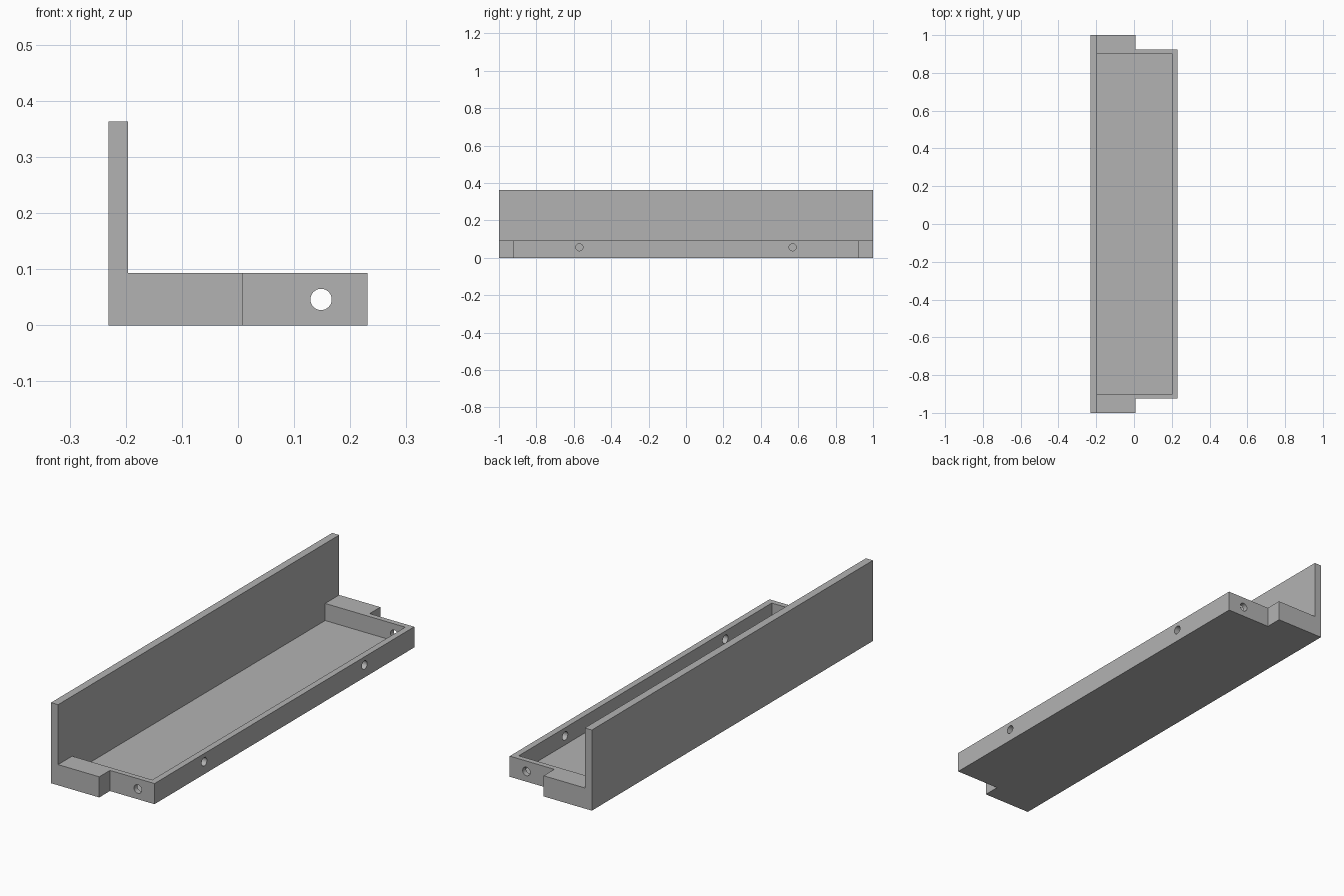
import bpy, bmesh
from mathutils import Matrix, Vector

cube = bpy.data.objects.get("Cube")
if cube:
    bpy.data.objects.remove(cube, do_unlink=True)

# Main dimensions
HALF_X, HALF_Y = 0.231, 1.0
WALL_X, WALL_TOP = -0.196, 0.363
TRAY_TOP, FLOOR = 0.093, 0.016
NOTCH_X, NOTCH_Y = 0.009, 0.924
POCKET_X, POCKET_Y = 0.203, 0.9
HOLE_R = 0.019

grey = bpy.data.materials.new("plain grey")
grey.use_nodes = True
colour = (0.45, 0.45, 0.45, 1)
grey.diffuse_color = colour
grey.node_tree.nodes["Principled BSDF"].inputs["Base Color"].default_value = colour


def add_object(name, bm):
    bmesh.ops.recalc_face_normals(bm, faces=bm.faces)
    mesh = bpy.data.meshes.new(name)
    bm.to_mesh(mesh)
    bm.free()
    mesh.materials.append(grey)
    obj = bpy.data.objects.new(name, mesh)
    bpy.context.collection.objects.link(obj)
    return obj


def prism(name, outline, z0, z1):
    bm = bmesh.new()
    base = bm.faces.new([bm.verts.new((x, y, z0)) for x, y in outline])
    top = bmesh.ops.extrude_face_region(bm, geom=[base])["geom"]
    verts = [v for v in top if isinstance(v, bmesh.types.BMVert)]
    bmesh.ops.translate(bm, verts=verts, vec=(0, 0, z1 - z0))
    return add_object(name, bm)


def block(name, x0, x1, half_y, z0, z1):
    outline = [(x0, -half_y), (x1, -half_y), (x1, half_y), (x0, half_y)]
    return prism(name, outline, z0, z1)


def drill(name, centre, axis, length):
    bm = bmesh.new()
    turn = Vector((0, 0, 1)).rotation_difference(Vector(axis)).to_matrix().to_4x4()
    bmesh.ops.create_cone(bm, cap_ends=True, segments=32, radius1=HOLE_R,
                          radius2=HOLE_R, depth=length,
                          matrix=Matrix.Translation(centre) @ turn)
    return add_object(name, bm)


def combine(target, tool, operation):
    mod = target.modifiers.new(tool.name, "BOOLEAN")
    mod.operation, mod.solver, mod.object = operation, "EXACT", tool
    bpy.context.view_layer.objects.active = target
    bpy.ops.object.modifier_apply(modifier=mod.name)
    bpy.data.objects.remove(tool, do_unlink=True)


# Tray base with notched outer corners
half = [(-HALF_X, HALF_Y), (NOTCH_X, HALF_Y), (NOTCH_X, NOTCH_Y), (HALF_X, NOTCH_Y)]
outline = half + [(x, -y) for x, y in reversed(half)]
tray = prism("tray_with_tall_wall", outline, 0, TRAY_TOP)

# Tall side wall
combine(tray, block("tall_wall", -HALF_X, WALL_X, HALF_Y, 0, WALL_TOP), "UNION")

# Recessed pocket
combine(tray, block("pocket", WALL_X, POCKET_X, POCKET_Y, FLOOR, 0.2), "DIFFERENCE")

# Holes through the end walls and the low side wall
for side in (-1, 1):
    combine(tray, drill("end_hole", (0.148, side * 0.91, 0.046), (0, 1, 0), 0.1),
            "DIFFERENCE")
    combine(tray, drill("side_hole", (0.217, side * 0.57, 0.056), (1, 0, 0), 0.1),
            "DIFFERENCE")

# Smooth hole walls, crisp edges elsewhere
bpy.ops.object.select_all(action="DESELECT")
tray.select_set(True)
bpy.context.view_layer.objects.active = tray
bpy.ops.object.shade_smooth_by_angle()
